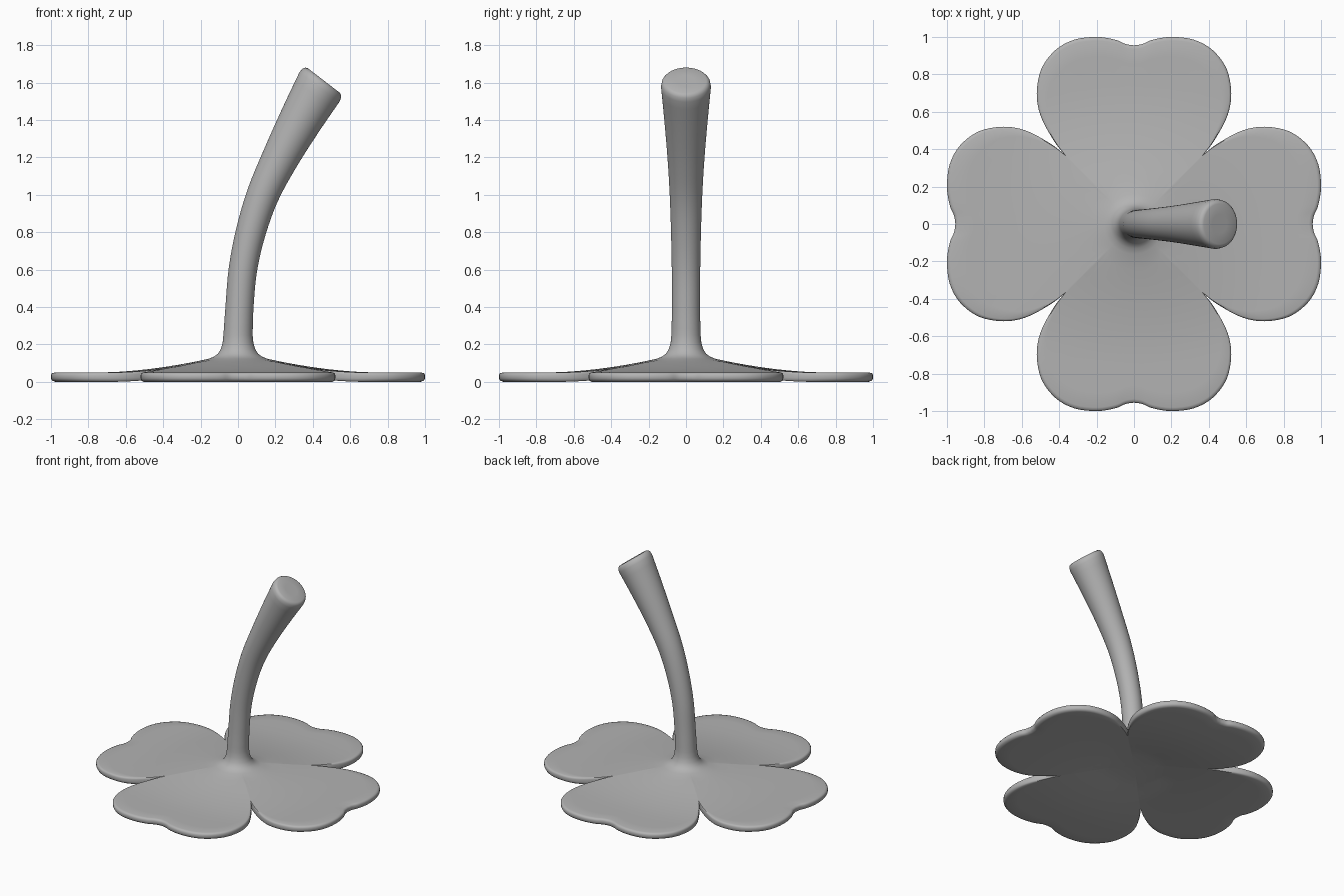
import bpy, bmesh, math
from mathutils import Vector

cube = bpy.data.objects.get("Cube")
if cube:
    bpy.data.objects.remove(cube, do_unlink=True)

grey = bpy.data.materials.new("plain grey")
grey.use_nodes = True
colour = (0.45, 0.45, 0.45, 1)
grey.diffuse_color = colour
grey.node_tree.nodes["Principled BSDF"].inputs["Base Color"].default_value = colour


def spline(points, steps):
    """Smooth curve through the points, each a tuple of any length."""
    pts = [Vector(p) for p in points]
    pts = [2 * pts[0] - pts[1]] + pts + [2 * pts[-1] - pts[-2]]
    out = []
    for a, b, c, d in zip(pts, pts[1:], pts[2:], pts[3:]):
        for i in range(steps):
            t = i / steps
            out.append(0.5 * (2 * b + (c - a) * t + (2 * a - 5 * b + 4 * c - d) * t ** 2
                              + (3 * b - a - 3 * c + d) * t ** 3))
    return out + [pts[-2]]


# Leaf outline: half a heart shape, mirrored, then turned four times
half = spline([(0.38, 0.38), (0.435, 0.455), (0.5, 0.58), (0.52, 0.7), (0.495, 0.83),
               (0.42, 0.93), (0.32, 0.985), (0.2, 1.0), (0.1, 0.985), (0.045, 0.962),
               (0, 0.955)], 4)
leaf = half + [Vector((-p.x, p.y)) for p in reversed(half[1:-1])]
outline = []
for turn in range(4):
    a = turn * math.pi / 2
    outline += [(p.x * math.cos(a) - p.y * math.sin(a),
                 p.x * math.sin(a) + p.y * math.cos(a)) for p in leaf]
polar = [(math.atan2(y, x), math.hypot(x, y)) for x, y in outline]


def lift(x, y):
    """Rise of the leaves towards the stem, gently creased between leaves."""
    r = math.hypot(x, y)
    w = 0.6 * min(1, max(0, (r - 0.14) / 0.15))
    d = w * max(abs(x), abs(y)) + (1 - w) * r
    return 0.075 * (max(0, 0.75 - d) / 0.6) ** 1.8


bm = bmesh.new()
loops = []


def add_loop(func):
    loops.append([bm.verts.new(func(a, r)) for a, r in polar])


def stem_loop(x, z, radius, tilt):
    t = math.radians(tilt)
    add_loop(lambda a, r: (x + radius * math.cos(a) * math.cos(t), radius * math.sin(a),
                           z - radius * math.cos(a) * math.sin(t)))


def leaf_loop(s, inset, z, top_limit=1.0):
    def place(a, r):
        rad = 0.16 + (r - inset - 0.16) * s
        x, y = rad * math.cos(a), rad * math.sin(a)
        return x, y, z + min(top_limit, lift(x, y))
    add_loop(place)


# Stem tip: flat cap with a rounded edge
for x, z, radius in [(0.459, 1.611, 0.05), (0.459, 1.611, 0.108),
                     (0.456, 1.607, 0.12), (0.449, 1.597, 0.129)]:
    stem_loop(x, z, radius, 37.5)

# Curved stem, widening upwards
path = spline([(0, 0.25, 0.078, 0), (0.008, 0.4, 0.075, 3), (0.026, 0.6, 0.076, 9),
               (0.068, 0.8, 0.08, 14), (0.133, 1.0, 0.087, 21), (0.228, 1.2, 0.099, 27),
               (0.335, 1.4, 0.116, 32), (0.435, 1.576, 0.133, 37)], 4)
for ring in reversed(path):
    stem_loop(*ring)

# Flare where the stem meets the leaves
for radius, z in [(0.082, 0.21), (0.092, 0.175), (0.108, 0.15), (0.13, 0.134)]:
    stem_loop(0, z, radius, 0)

# Upper leaf surface, rounded rim and hollow underside
for i in range(11):
    leaf_loop(i / 10, 0.02, 0.05)
for inset, z in [(0.006, 0.046), (0, 0.037), (0, 0.018), (0.007, 0.006)]:
    leaf_loop(1, inset, z)
for i in range(10, -1, -1):
    leaf_loop(i / 10, 0.025, 0, 0.07)

# Skin the loops and close both ends
n = len(polar)
for upper, lower in zip(loops, loops[1:]):
    for i in range(n):
        j = (i + 1) % n
        bm.faces.new((upper[i], lower[i], lower[j], upper[j]))
for ring in (loops[0], loops[-1]):
    middle = bm.verts.new(sum((v.co for v in ring), Vector()) / n)
    if ring is loops[0]:
        middle.co = (0.459, 0, 1.611)
    for i in range(n):
        bm.faces.new((middle, ring[i], ring[(i + 1) % n]))
bmesh.ops.recalc_face_normals(bm, faces=bm.faces)

mesh = bpy.data.meshes.new("clover_leaves_and_stem")
bm.to_mesh(mesh)
bm.free()
mesh.materials.append(grey)
clover = bpy.data.objects.new("clover_leaves_and_stem", mesh)
bpy.context.collection.objects.link(clover)
bpy.ops.object.select_all(action="DESELECT")
clover.select_set(True)
bpy.context.view_layer.objects.active = clover
bpy.ops.object.shade_smooth_by_angle(angle=math.radians(50))
